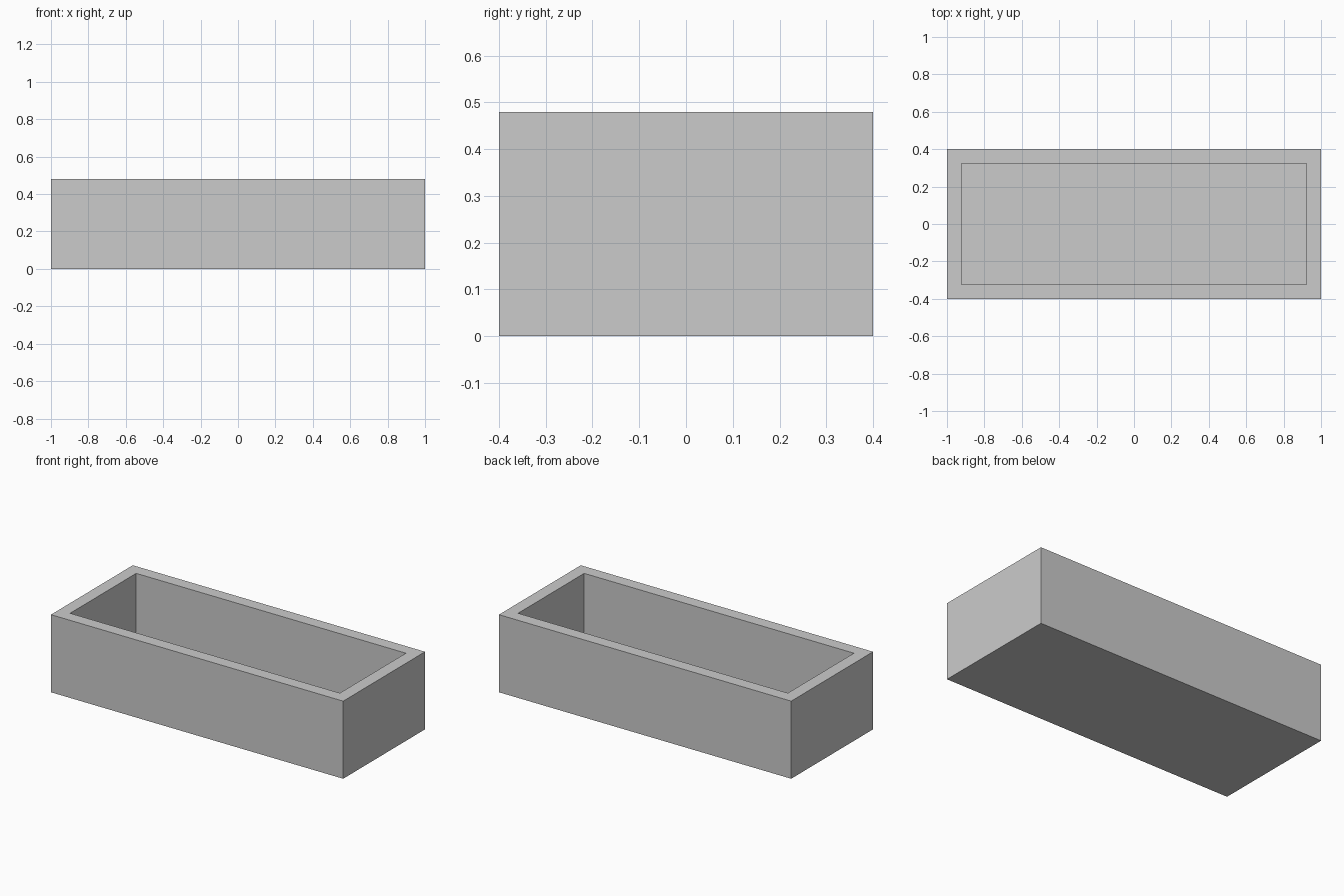
import bpy, bmesh
from mathutils import Matrix, Vector

if "Cube" in bpy.data.objects:
    bpy.data.objects.remove(bpy.data.objects["Cube"])

LENGTH, DEPTH, HEIGHT, WALL = 2.0, 0.8, 0.48, 0.077

# Outer block standing on the ground
bm = bmesh.new()
size = Matrix.Diagonal((LENGTH, DEPTH, HEIGHT, 1))
bmesh.ops.create_cube(bm, size=1, matrix=Matrix.Translation((0, 0, HEIGHT / 2)) @ size)

# Rim: inset the top face by the wall thickness
bm.normal_update()
top = max(bm.faces, key=lambda f: f.calc_center_median().z)
bmesh.ops.inset_region(bm, faces=[top], thickness=WALL, use_even_offset=True)

# Cavity: sink the inner face, leaving a floor as thick as the walls
floor = bmesh.ops.extrude_discrete_faces(bm, faces=[top])["faces"][0]
bmesh.ops.translate(bm, verts=floor.verts, vec=Vector((0, 0, WALL - HEIGHT)))
bmesh.ops.recalc_face_normals(bm, faces=bm.faces)

mesh = bpy.data.meshes.new("planter_box")
bm.to_mesh(mesh)
bm.free()
box = bpy.data.objects.new("planter_box", mesh)
bpy.context.collection.objects.link(box)
